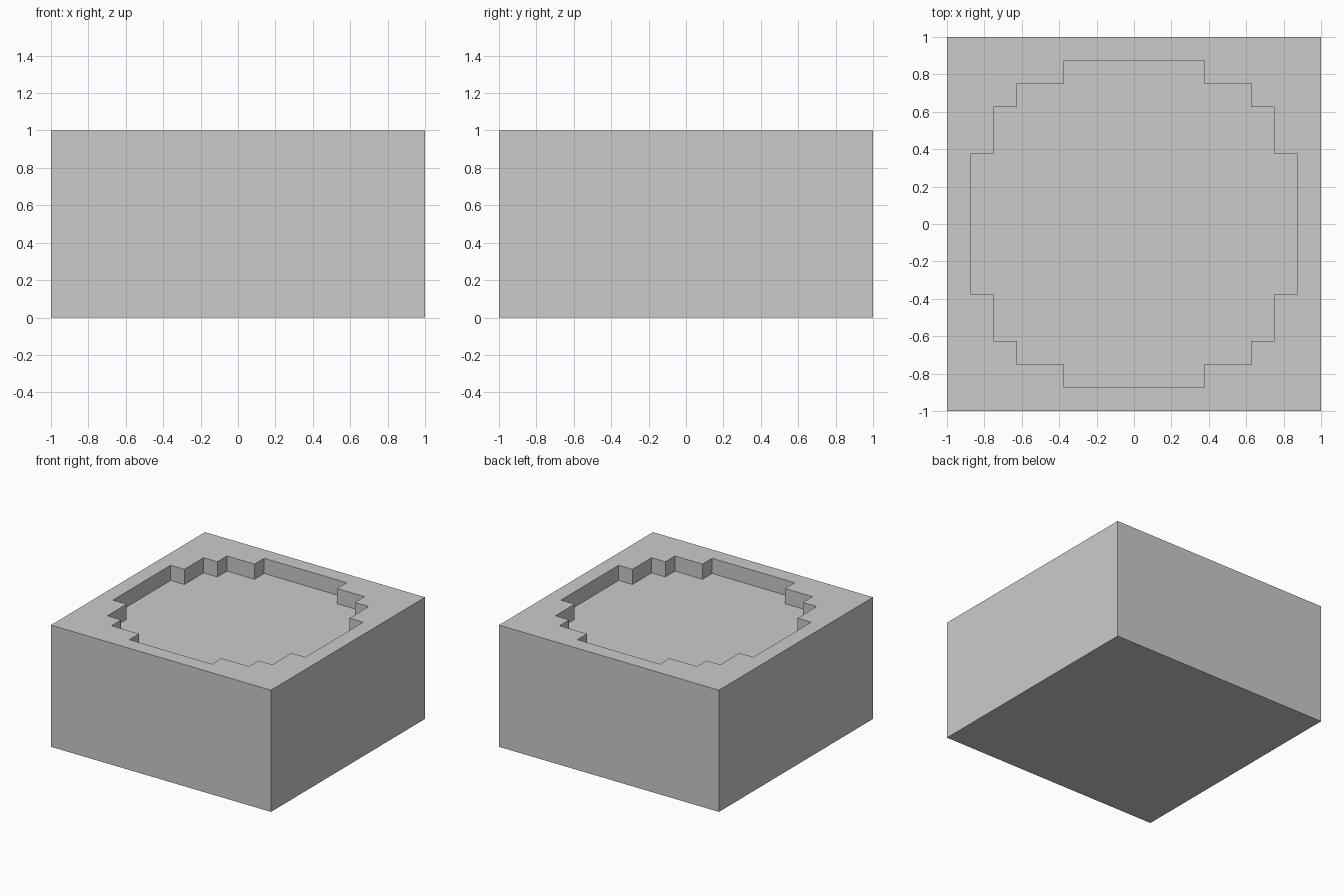
import bpy, bmesh
from mathutils import Matrix, Vector
from math import pi

if "Cube" in bpy.data.objects:
    bpy.data.objects.remove(bpy.data.objects["Cube"])

U = 0.125  # grid step of the stepped outline


def prism(name, outline, z0, z1):
    """Extrude a flat outline (counter-clockwise) from z0 to z1."""
    bm = bmesh.new()
    base = bm.faces.new([bm.verts.new((x, y, z0)) for x, y in outline])
    top = bmesh.ops.extrude_face_region(bm, geom=[base], use_keep_orig=True)
    verts = [g for g in top["geom"] if isinstance(g, bmesh.types.BMVert)]
    bmesh.ops.translate(bm, verts=verts, vec=(0, 0, z1 - z0))
    bmesh.ops.recalc_face_normals(bm, faces=bm.faces)
    mesh = bpy.data.meshes.new(name)
    bm.to_mesh(mesh)
    bm.free()
    obj = bpy.data.objects.new(name, mesh)
    bpy.context.collection.objects.link(obj)
    return obj


# Solid block
block = prism("block", [(-1, -1), (1, -1), (1, 1), (-1, 1)], 0, 1)

# Stepped round basin: one quarter of the outline, turned four times
quarter = [(7, 3), (6, 3), (6, 5), (5, 5), (5, 6), (3, 6), (3, 7)]
outline = []
for i in range(4):
    turn = Matrix.Rotation(i * pi / 2, 2)
    for p in quarter:
        v = turn @ Vector(p)
        outline.append((round(v.x) * U, round(v.y) * U))
cutter = prism("basin_cutter", outline, 1 - U, 1.2)
cutter.hide_render = True
cutter.hide_set(True)
cutter.display_type = 'WIRE'

# Cut the shallow basin into the top of the block
cut = block.modifiers.new("basin", 'BOOLEAN')
cut.operation = 'DIFFERENCE'
cut.solver = 'EXACT'
cut.object = cutter
